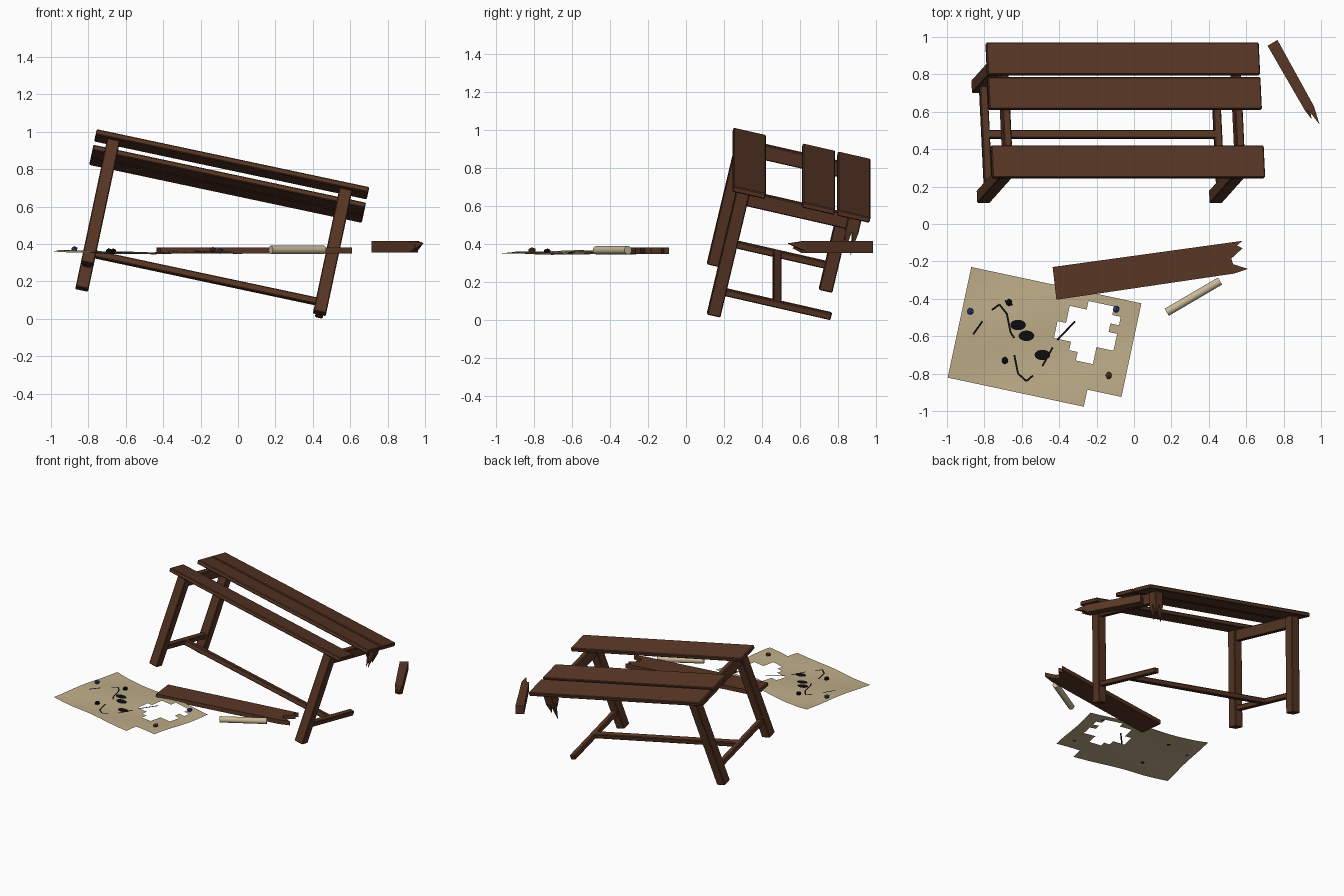
import bpy, bmesh, math
from mathutils import Matrix, Vector

cube = bpy.data.objects.get("Cube")
if cube:
    bpy.data.objects.remove(cube, do_unlink=True)


def material(name, rgb):
    m = bpy.data.materials.new(name)
    m.use_nodes = True
    m.diffuse_color = (*rgb, 1)
    bsdf = m.node_tree.nodes["Principled BSDF"]
    bsdf.inputs["Base Color"].default_value = (*rgb, 1)
    bsdf.inputs["Roughness"].default_value = 0.9
    return m


WOOD = material("dark wood", (0.098, 0.037, 0.018))
PARCHMENT = material("parchment", (0.52, 0.42, 0.25))
CREAM = material("cream scroll", (0.60, 0.49, 0.32))
INK = material("black ink", (0.004, 0.004, 0.004))
BLUE = material("blue stone", (0.02, 0.05, 0.20))


def finish(name, bm, mat, bevel=0.0, fix_normals=True):
    if fix_normals:
        bmesh.ops.recalc_face_normals(bm, faces=bm.faces)
    mesh = bpy.data.meshes.new(name)
    bm.to_mesh(mesh)
    bm.free()
    ob = bpy.data.objects.new(name, mesh)
    bpy.context.collection.objects.link(ob)
    mesh.materials.append(mat)
    if bevel:
        mod = ob.modifiers.new("worn edges", 'BEVEL')
        mod.width, mod.segments = bevel, 1
    return ob


# Tilted frame of the table: length, depth and up axes from the top front corner
U = Vector((0.978, 0, -0.208)).normalized()
W = Vector((-0.047, 0.974, -0.222)).normalized()
N = U.cross(W).normalized()
TABLE = Matrix((U, W, N)).transposed().to_4x4()
TABLE.translation = (-0.755, 0.25, 1.015)


def block(name, a, b, c, frame=TABLE):
    bm = bmesh.new()
    bmesh.ops.create_cube(bm, size=1)
    for v in bm.verts:
        v.co = frame @ Vector([lo + (hi - lo) * (t + 0.5)
                               for (lo, hi), t in zip((a, b, c), v.co)])
    return finish(name, bm, WOOD, 0.005)


def spike(name, base, tip, frame=Matrix()):
    bm = bmesh.new()
    ring = [bm.verts.new(frame @ Vector(p)) for p in base]
    top = bm.verts.new(frame @ Vector(tip))
    bm.faces.new(ring)
    for i, v in enumerate(ring):
        bm.faces.new((v, ring[(i + 1) % len(ring)], top))
    return finish(name, bm, WOOD)


def prism(name, outline, z0, z1):
    bm = bmesh.new()
    face = bm.faces.new([bm.verts.new((x, y, z0)) for x, y in outline])
    up = bmesh.ops.extrude_face_region(bm, geom=[face])
    for v in up["geom"]:
        if isinstance(v, bmesh.types.BMVert):
            v.co.z = z1
    return finish(name, bm, WOOD)


# Table top planks, with one missing
LENGTH, THICK = 1.49, 0.03
for name, b in (("front_plank", 0), ("middle_plank", 0.375), ("back_plank", 0.565)):
    block(name, (0, LENGTH), (b, b + 0.176), (-THICK, 0))

# Legs, cross beams and braces at both ends
FRONT, BACK = (0.025, 0.097), (0.63, 0.702)
for side, a in (("right", 0.1), ("left", 1.37)):
    leg = (a - 0.035, a + 0.035)
    bar = (a - 0.021, a + 0.021)
    block(f"front_{side}_leg", leg, FRONT, (-0.722, -THICK))
    if side == "right":
        block("back_right_leg", leg, BACK, (-0.722, -THICK))
    else:
        block("back_left_leg_stub", leg, BACK, (-0.12, -THICK))
    block(f"{side}_cross_beam", bar, (0.06, 0.665), (-0.11, -THICK))
    block(f"{side}_lower_brace", bar, (0.06, 0.665), (-0.607, -0.57))
block("long_stretcher", (0.1, 1.37), (0.35, 0.394), (-0.607, -0.57))

# Splinters under the broken leg stub
for i, (da, db, depth) in enumerate(((-0.035, 0, -0.17), (0, 0, -0.23),
                                     (-0.035, 0.036, -0.25), (0, 0.036, -0.2))):
    a, b = 1.37 + da, BACK[0] + db
    base = [(a, b, -0.115), (a + 0.035, b, -0.115),
            (a + 0.035, b + 0.036, -0.115), (a, b + 0.036, -0.115)]
    spike(f"leg_splinter_{i + 1}", base, (a + 0.018, b + 0.025, depth), TABLE)

# Broken plank and broken leg lying loose
prism("fallen_plank", [(-0.435, -0.23), (-0.415, -0.405), (0.535, -0.265),
                       (0.61, -0.24), (0.53, -0.215), (0.52, -0.185),
                       (0.58, -0.13), (0.55, -0.115), (0.58, -0.09)], 0.35, 0.382)
prism("fallen_leg", [(0.714, 0.953), (0.767, 0.984), (0.962, 0.63),
                     (0.95, 0.605), (0.935, 0.615), (0.915, 0.605)], 0.355, 0.417)
spike("fallen_leg_long_splinter", [(0.962, 0.63, 0.417), (0.93, 0.612, 0.417),
                                   (0.93, 0.612, 0.365), (0.962, 0.63, 0.365)],
      (0.992, 0.532, 0.405))
spike("fallen_leg_short_splinter", [(0.94, 0.615, 0.415), (0.912, 0.61, 0.415),
                                    (0.912, 0.61, 0.355), (0.94, 0.615, 0.355)],
      (0.95, 0.56, 0.38))


# Torn parchment map: a rippled grid with blocks of cells left out
def height(x, y):
    ripple = 0.005 * math.sin(11 * x + 4 * y) + 0.004 * math.sin(13 * y - 3 * x)
    return 0.354 + ripple + 0.08 * max(0, -0.8 - x)


CELL, COLS, ROWS = 0.0465, 20, 13
HOLE = {1: (14, 17), 2: (12, 18), 3: (12, 17), 4: (11, 18),
        5: (11, 18), 6: (13, 16), 7: (14, 16)}
bm = bmesh.new()
grid = {}
for r in range(ROWS + 1):
    for c in range(COLS + 1):
        x = -0.87 + CELL * (0.978 * c - 0.209 * r)
        y = -0.23 - CELL * (0.209 * c + 0.978 * r)
        grid[r, c] = bm.verts.new((x, y, height(x, y)))
for r in range(ROWS):
    for c in range(COLS):
        lo, hi = HOLE.get(r, (0, 0))
        if lo <= c < hi or (r >= ROWS - 2 and c >= 16):
            continue
        bm.faces.new((grid[r, c], grid[r + 1, c], grid[r + 1, c + 1], grid[r, c + 1]))
bmesh.ops.delete(bm, geom=[v for v in bm.verts if not v.link_faces], context='VERTS')
for f in bm.faces:
    f.smooth = True
finish("parchment_map", bm, PARCHMENT, fix_normals=False)

# Ink lines on the map
LINES = [[(-0.76, -0.46), (-0.72, -0.43), (-0.68, -0.48), (-0.66, -0.58), (-0.64, -0.61)],
         [(-0.69, -0.41), (-0.65, -0.435)],
         [(-0.86, -0.59), (-0.81, -0.52)],
         [(-0.64, -0.7), (-0.62, -0.8), (-0.575, -0.84), (-0.54, -0.81)],
         [(-0.49, -0.76), (-0.435, -0.66)],
         [(-0.41, -0.62), (-0.315, -0.52)]]
bm = bmesh.new()
for line in LINES:
    for p, q in zip(line, line[1:]):
        p, q = Vector(p), Vector(q)
        side = (q - p).orthogonal().normalized() * 0.005
        for k in range(3):
            s, e = p.lerp(q, k / 3), p.lerp(q, (k + 1) / 3)
            bm.faces.new([bm.verts.new((*v, height(*v) + 0.003))
                          for v in (s - side, s + side, e + side, e - side)])
for f in bm.faces:
    f.normal_update()
    if f.normal.z < 0:
        f.normal_flip()
finish("ink_lines", bm, INK, fix_normals=False)

# Ink blots on the map
bm = bmesh.new()
for x, y in ((-0.62, -0.54), (-0.575, -0.598), (-0.49, -0.7)):
    ring = []
    for k in range(14):
        t = math.tau * k / 14
        px, py = x + 0.042 * math.cos(t), y + 0.028 * math.sin(t)
        ring.append(bm.verts.new((px, py, height(px, py) + 0.003)))
    bm.faces.new(ring)
finish("ink_blots", bm, INK, fix_normals=False)

# Small stones holding the map down
for name, x, y, mat in (("blue_stone_west", -0.875, -0.467, BLUE),
                        ("blue_stone_east", -0.095, -0.455, BLUE),
                        ("black_stone", -0.69, -0.73, INK),
                        ("brown_stone", -0.135, -0.81, WOOD),
                        ("black_chip", -0.668, -0.42, INK)):
    bm = bmesh.new()
    bmesh.ops.create_icosphere(bm, subdivisions=1, radius=0.019)
    bmesh.ops.scale(bm, vec=(1, 1.1, 0.8), verts=bm.verts)
    bmesh.ops.translate(bm, vec=(x, y, height(x, y) + 0.008), verts=bm.verts)
    finish(name, bm, mat)

# Rolled scroll
start, end = Vector((0.175, -0.472, 0.369)), Vector((0.46, -0.305, 0.369))
bm = bmesh.new()
bmesh.ops.create_cone(bm, cap_ends=True, segments=16, radius1=0.022, radius2=0.022,
                      depth=(end - start).length)
turn = (end - start).to_track_quat('Z', 'Y').to_matrix().to_4x4()
bm.transform(Matrix.Translation((start + end) / 2) @ turn)
for f in bm.faces:
    f.smooth = len(f.verts) == 4
finish("scroll", bm, CREAM)
